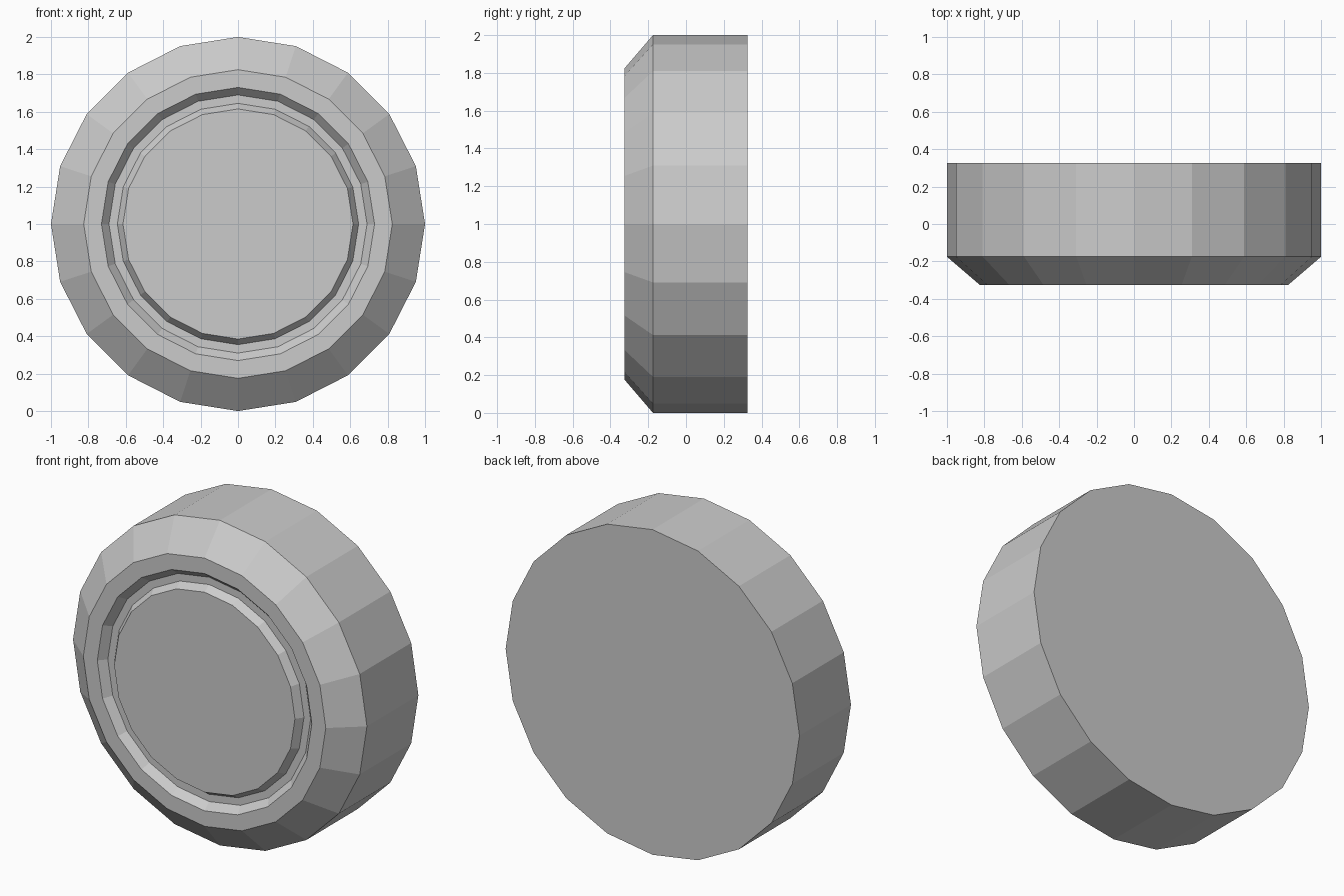
import bpy, bmesh
from math import sin, cos, pi

if "Cube" in bpy.data.objects:
    bpy.data.objects.remove(bpy.data.objects["Cube"])

SIDES = 20

# Profile (radius, y) from the back rim to the raised front disc
PROFILE = [
    (1.0, 0.325),     # back rim
    (1.0, -0.175),    # front end of the side wall
    (0.825, -0.325),  # bevel to front face
    (0.73, -0.325),   # groove outer lip
    (0.69, -0.28),    # groove floor
    (0.645, -0.28),
    (0.615, -0.325),  # centre disc edge
]

bm = bmesh.new()
rings = []
for r, y in PROFILE:
    rings.append([bm.verts.new((r * cos(2 * pi * i / SIDES), y, 1 + r * sin(2 * pi * i / SIDES)))
                  for i in range(SIDES)])

# Walls between neighbouring rings
for a, b in zip(rings, rings[1:]):
    for i in range(SIDES):
        j = (i + 1) % SIDES
        bm.faces.new((a[i], a[j], b[j], b[i]))

# Flat back and front caps
bm.faces.new(rings[0])
bm.faces.new(rings[-1])
bmesh.ops.recalc_face_normals(bm, faces=bm.faces[:])

mesh = bpy.data.meshes.new("round_button")
bm.to_mesh(mesh)
bm.free()
button = bpy.data.objects.new("round_button", mesh)
bpy.context.collection.objects.link(button)
